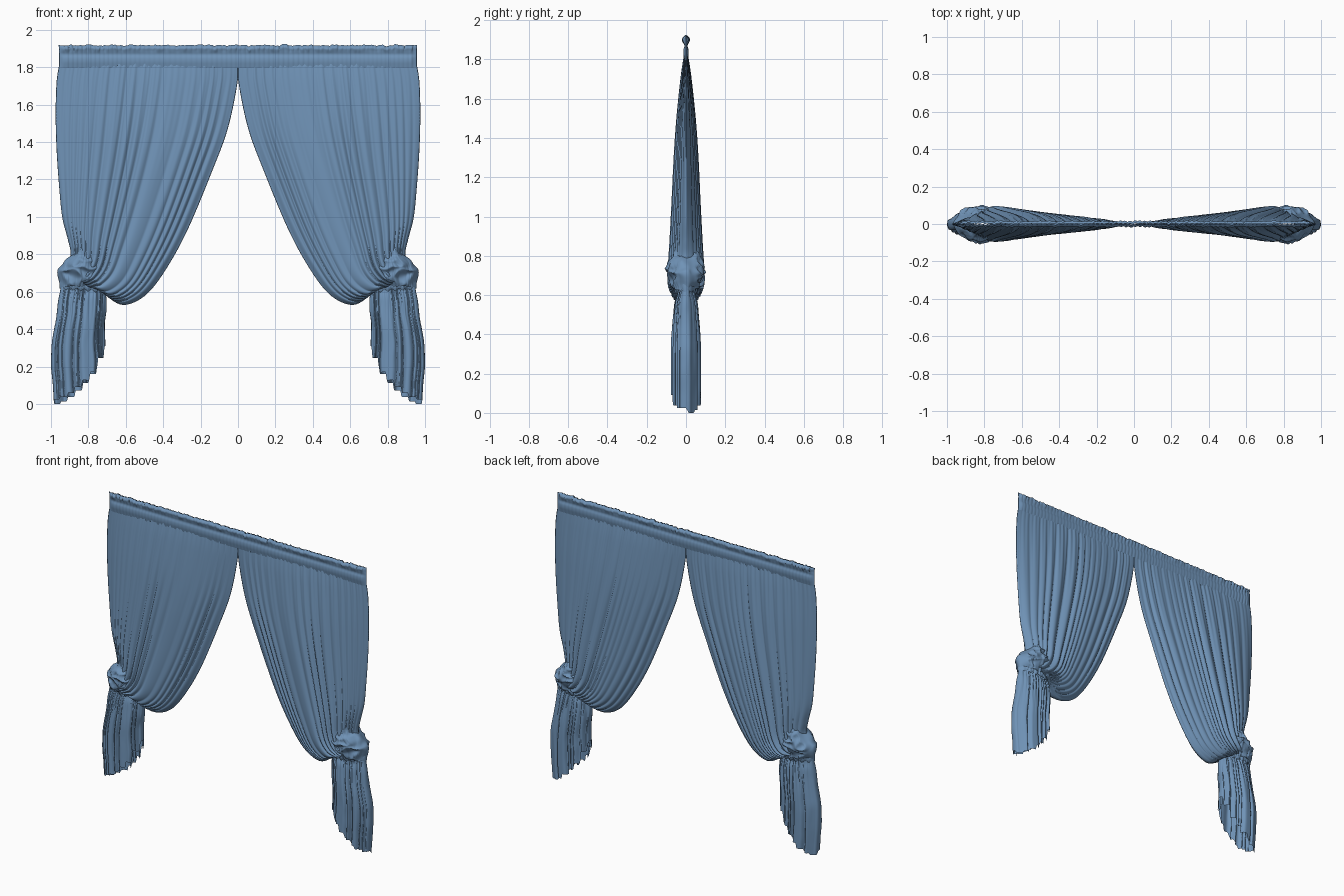
import bpy, bmesh, math
from math import sin, cos, pi
from mathutils import Vector, noise

if "Cube" in bpy.data.objects:
    bpy.data.objects.remove(bpy.data.objects["Cube"])

blue = bpy.data.materials.new("curtain_blue")
blue.diffuse_color = (0.16, 0.29, 0.47, 1)
blue.use_nodes = True
blue.node_tree.nodes["Principled BSDF"].inputs["Base Color"].default_value = blue.diffuse_color


def spline(keys, t):
    """Smooth value through evenly spaced keys, t in 0..1."""
    n = len(keys) - 1
    i = min(int(t * n), n - 1)
    f = t * n - i
    p = [keys[max(0, min(n, i + k))] for k in (-1, 0, 1, 2)]
    return [0.5 * (2 * b + (c - a) * f + (2*a - 5*b + 4*c - d) * f*f + (3*b - a - 3*c + d) * f**3)
            for a, b, c, d in zip(*p)]


def ramp(a, b, t):
    t = max(0.0, min(1.0, (t - a) / (b - a)))
    return t * t * (3 - 2 * t)


def cloth_tube(name, point, cols, rows, mirror=True):
    """Closed loop of cloth: point(u, side, v) gives the front (-1) or back (+1) layer."""
    bm = bmesh.new()
    grid = []
    for j in range(rows + 1):
        ring = []
        for i in range(2 * cols):
            k = i if i <= cols else 2 * cols - i
            s = k / cols
            u = 0.6 * s + 0.4 * (1 - cos(pi * s)) / 2
            ring.append(bm.verts.new(point(u, -1 if i <= cols else 1, j / rows)))
        grid.append(ring)
    n = 2 * cols
    for a, b in zip(grid, grid[1:]):
        for i in range(n):
            bm.faces.new((a[i], a[(i + 1) % n], b[(i + 1) % n], b[i]))
    bmesh.ops.recalc_face_normals(bm, faces=bm.faces)
    me = bpy.data.meshes.new(name)
    bm.to_mesh(me)
    bm.free()
    me.materials.append(blue)
    me.shade_smooth()
    ob = bpy.data.objects.new(name, me)
    bpy.context.collection.objects.link(ob)
    if mirror:
        m = ob.modifiers.new("mirror", "MIRROR")
        m.use_clip = False
        m.use_mirror_merge = False
    return ob


def pleat(u, side, n):
    """Uneven sharp-valleyed pleats, about -1..1."""
    p = n * u + 0.55 * sin(7.3 * u + side) + 0.3 * sin(17 * u + 2 * side)
    return (1.4 * abs(sin(pi * p)) - 0.9) * (0.75 + 0.35 * sin(11 * u + 3 * side))


# Draped panel: outer edge, inner edge (x, z) and half thickness from header to tie
OUTER = [(.955, 1.82), (.97, 1.72), (.975, 1.55), (.97, 1.36), (.957, 1.17),
         (.94, 1.0), (.91, .88), (.895, .80), (.915, .72), (.93, .65)]
INNER = [(0, 1.82), (.004, 1.71), (.055, 1.47), (.14, 1.24), (.27, .93),
         (.385, .72), (.49, .585), (.60, .53), (.68, .56), (.73, .63)]
THICK = [(.007,), (.022,), (.042,), (.056,), (.068,), (.078,), (.086,), (.088,), (.075,), (.045,)]


def panel(u, side, v):
    o, i = spline(OUTER, v), spline(INNER, v)
    t = spline(THICK, v)[0]
    edge = min(1, sin(pi * u) * 3)
    round_ = max(0.0, sin(pi * u)) ** 0.65
    amp = 0.004 + 0.010 * ramp(0, .35, v)
    amp *= 1 - 0.55 * ramp(.65, 1, u) * ramp(.4, .7, v)
    d = amp * pleat(u, side, 15)
    d += 0.0045 * pleat(u, side, 36) * (1 - ramp(0.05, .45, v))
    crush = ramp(.78, .93, v) * (1 - 0.8 * ramp(.7, 1, u))
    x = o[0] + (i[0] - o[0]) * u
    z = o[1] + (i[1] - o[1]) * u
    w = noise.noise_vector(Vector((x * 16, side * 3.1, z * 20)))
    y = side * max(0.0, t * round_ + d * edge + crush * 0.02 * w.y * edge)
    return (max(0, x + crush * w.x * .012 * edge), y, z + crush * w.z * .015 * edge)


cloth_tube("draped_panel", panel, 150, 100)


# Crumpled gathers bunched above the tie
BUNCH = [(.775, .855, .83, .045), (.745, .885, .79, .072), (.715, .94, .74, .086),
         (.695, .963, .70, .084), (.70, .958, .665, .068), (.71, .95, .63, .052)]


def bunch(u, side, v):
    a, b, z, t = spline(BUNCH, v)
    x = b + (a - b) * u
    z += 0.035 * (0.5 - u) * (1 - v)
    edge = min(1, sin(pi * u) * 3)
    y = side * t * max(0.0, sin(pi * u)) ** 0.5
    q = Vector((x * 13, y * 13, z * 19))
    w = noise.noise_vector(q)
    crease = 1 - 2.6 * abs(noise.noise(q * 1.1 + Vector((5, 2, 9))))
    y += side * edge * (0.014 * crease + 0.006 * pleat(u, side, 10) * v)
    return (x + .014 * w.x, y + .012 * w.y * edge, z + .024 * w.z * (1 - .5 * v))


cloth_tube("tie_gathers", bunch, 90, 40)


# Tail below the tie, with slanted stepped hem
TAIL = [(.71, .945, .046), (.705, .962, .056), (.705, .985, .064),
        (.712, .998, .066), (.712, .995, .066), (.71, .985, .066)]
HEM = [(.0,), (.03,), (.09,), (.17,), (.31,)]


def tail(u, side, v):
    a, b, t = spline(TAIL, v)
    step = 7
    us = (math.floor(u * step) + ramp(.75, 1, u * step % 1)) / step
    hem = spline(HEM, min(1, us * 1.02))[0] + 0.025 * max(0, -side) * sin(pi * u / 2 + pi / 2)
    z0 = .655 - 0.03 * u
    z = z0 + (hem - z0) * v
    x = b + (a - b) * u
    edge = min(1, sin(pi * u) * 3)
    d = (0.009 + 0.013 * ramp(.1, .6, v)) * pleat(u, side, 7)
    d += 0.007 * pleat(u, side, 17) * (1 - ramp(.1, .5, v))
    d -= 0.008 * math.exp(-((v - .06) / .05) ** 2)
    w = noise.noise_vector(Vector((x * 14, side * 2, z * 9)))
    y = side * max(0.0, t * max(0.0, sin(pi * u)) ** 0.4 + d * edge)
    return (x + .006 * w.x * ramp(0, .2, v), y, z)


cloth_tube("tail", tail, 90, 50)


# Tie band cinching the cloth
def tie(u, side, v):
    x = .955 - .25 * u
    bulge = 0.05 + 0.008 * sin(pi * v)
    y = side * (bulge * max(0.0, sin(pi * u)) ** 0.5 + .004 * pleat(u, side, 14) * min(1, 3 * sin(pi * u)))
    return (x, y, .665 - .045 * v - .02 * u + .006 * sin(40 * u + side))


cloth_tube("tie_band", tie, 80, 8)


# Header: rod pocket and frilled top edge
HEAD = [(1.795, .006), (1.81, .009), (1.83, .0125), (1.85, .012), (1.868, .007),
        (1.885, .011), (1.903, .015), (1.918, .002)]


def header(u, side, v):
    z, t = spline(HEAD, v)
    x = .957 - 1.914 * u
    frill = ramp(.6, .85, v)
    edge = min(1, sin(pi * u) * 20)
    d = (.002 + .003 * frill) * pleat(u, side, 75)
    y = side * max(0.0, t * edge + d * edge)
    y += frill * .006 * noise.noise(Vector((x * 30, 1, z * 12)))
    z += frill * (.009 * noise.noise(Vector((x * 22, 4, 0))) + .007 * noise.noise(Vector((x * 60, 8, 0))))
    return (x + frill * .006 * noise.noise(Vector((x * 45, 3, z * 30))), y, z)


cloth_tube("header", header, 420, 24, mirror=False)
